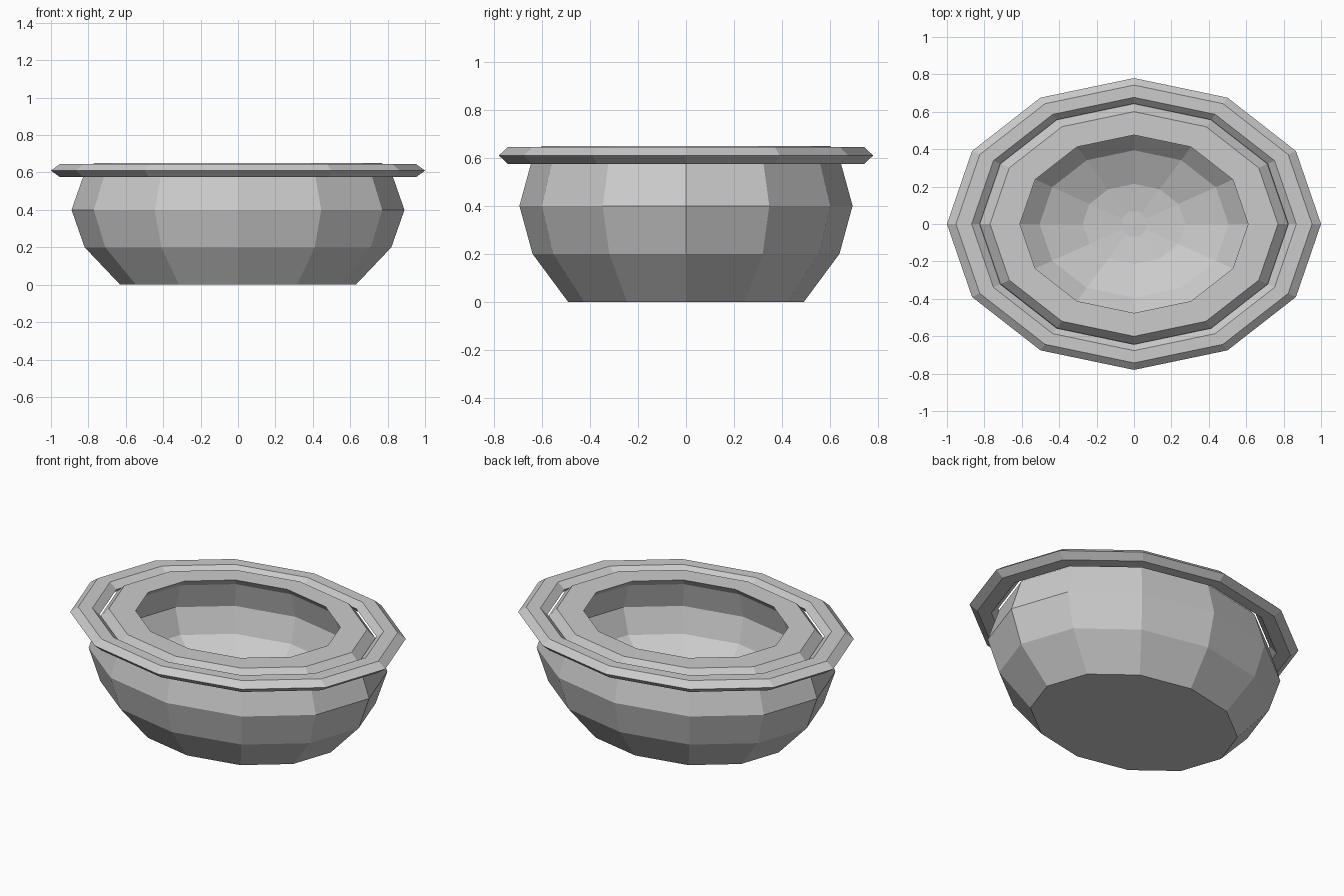
import bpy, bmesh, math

if "Cube" in bpy.data.objects:
    bpy.data.objects.remove(bpy.data.objects["Cube"])

SIDES = 12
SQUASH = 0.78   # depth / width of the oval plan

grey = bpy.data.materials.new("plain_grey")
grey.diffuse_color = (0.6, 0.6, 0.6, 1)
grey.use_nodes = True
grey.node_tree.nodes["Principled BSDF"].inputs["Base Color"].default_value = grey.diffuse_color


def lathe(name, profile, closed=False, sides=SIDES, squash=SQUASH, turn=0.0):
    """Sweep (radius, z) points around an oval; open ends get a cap or a pole."""
    bm = bmesh.new()
    loops = []
    for r, z in profile:
        if r == 0:
            loops.append([bm.verts.new((0, 0, z))] * sides)
            continue
        angles = [turn + math.tau * i / sides for i in range(sides)]
        loops.append([bm.verts.new((r * math.cos(a), r * squash * math.sin(a), z))
                      for a in angles])
    pairs = list(zip(loops, loops[1:]))
    if closed:
        pairs.append((loops[-1], loops[0]))
    for low, high in pairs:
        for i in range(sides):
            j = (i + 1) % sides
            corners = [low[i], low[j], high[j], high[i]]
            bm.faces.new(list(dict.fromkeys(corners)))
    if not closed:
        for loop in (loops[0], loops[-1]):
            if loop[0] is not loop[1]:
                bm.faces.new(loop)
    bmesh.ops.recalc_face_normals(bm, faces=bm.faces)
    mesh = bpy.data.meshes.new(name)
    bm.to_mesh(mesh)
    bm.free()
    mesh.materials.append(grey)
    obj = bpy.data.objects.new(name, mesh)
    bpy.context.collection.objects.link(obj)
    return obj


# Bowl: flat base, rounded outer wall, flat lip, hollow rounded inside
lathe("bowl", [
    (0.63, 0.0), (0.82, 0.20), (0.89, 0.40), (0.82, 0.60), (0.77, 0.65),
    (0.61, 0.65), (0.66, 0.605), (0.715, 0.45), (0.66, 0.30),
    (0.505, 0.174), (0.275, 0.09), (0, 0.06)])

# Loose ring around the rim, with a six-sided section
lathe("rim_ring", [
    (1.0, 0.61), (0.952, 0.645), (0.868, 0.645),
    (0.825, 0.61), (0.868, 0.575), (0.952, 0.575)], closed=True)

# Small flat disc in the middle of the bowl floor
lathe("floor_disc", [(0.073, 0.062), (0.073, 0.070)],
      sides=8, squash=1.0, turn=math.pi / 8)
